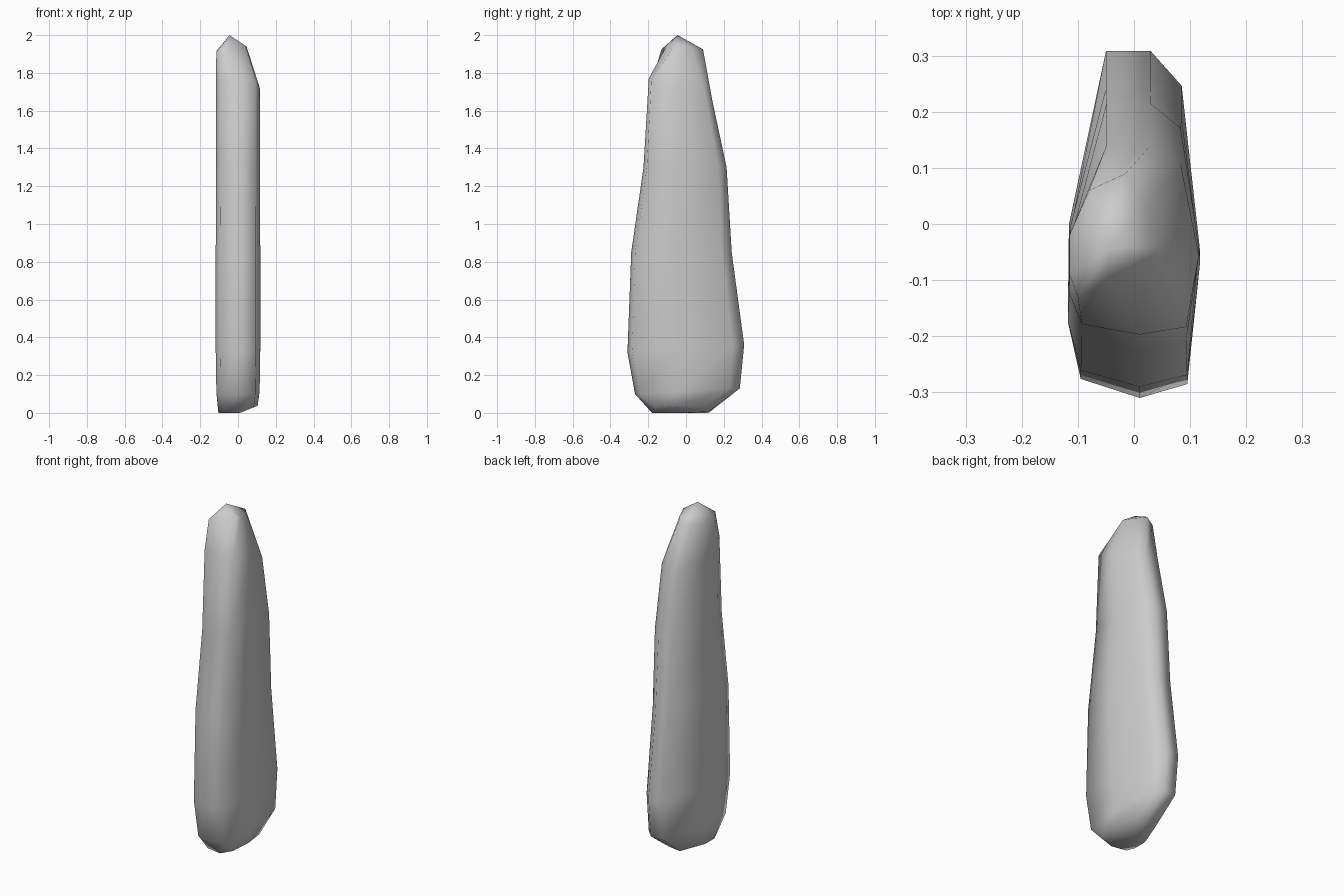
import bpy, bmesh

if "Cube" in bpy.data.objects:
    bpy.data.objects.remove(bpy.data.objects["Cube"])

# Plan outline: x, and depth fraction from front (0) to back (1)
OUTLINE = [(-0.095, 0.055), (0.01, 0.0), (0.095, 0.04), (0.118, 0.42), (0.085, 0.9),
           (0.03, 1.0), (-0.05, 1.0), (-0.116, 0.5), (-0.118, 0.22)]

# Rings up the slab: z at front, z at back, y front, y back, width factor
RINGS = [(0.005, 0.005, -0.18, 0.12, 0.88),
         (0.10, 0.13, -0.27, 0.285, 0.97),
         (0.32, 0.36, -0.31, 0.308, 1.0),
         (0.85, 0.85, -0.29, 0.242, 1.0),
         (1.30, 1.30, -0.225, 0.215, 0.98),
         (1.77, 1.65, -0.197, 0.14, 0.98)]

# Chipped crown just under the peak
CROWN = [(-0.10, -0.13, 1.925), (-0.05, -0.105, 1.94), (0.03, -0.06, 1.945),
         (0.045, -0.04, 1.94), (0.02, 0.03, 1.93), (-0.015, 0.09, 1.925),
         (-0.08, 0.06, 1.91), (-0.115, -0.02, 1.91), (-0.115, -0.09, 1.915)]

bm = bmesh.new()
loops = []
for i, (zf, zb, yf, yb, w) in enumerate(RINGS):
    ring = []
    for x, t in OUTLINE:
        z = zf + (zb - zf) * t
        if i == 0:                      # underside rises towards the right
            z = 0.0 + max(0, x * w - 0.01) * 0.4
        ring.append(bm.verts.new((x * w, yf + (yb - yf) * t, z)))
    loops.append(ring)
loops.append([bm.verts.new(p) for p in CROWN])

# Walls
n = len(OUTLINE)
for a, b in zip(loops, loops[1:]):
    for i in range(n):
        j = (i + 1) % n
        bm.faces.new((a[i], a[j], b[j], b[i]))

# Peak and base fans
for ring, tip in ((loops[-1], (-0.045, -0.045, 2.0)), (loops[0], (-0.03, -0.03, 0.0))):
    v = bm.verts.new(tip)
    for i in range(n):
        bm.faces.new((ring[i], ring[(i + 1) % n], v))

bmesh.ops.recalc_face_normals(bm, faces=bm.faces[:])
for f in bm.faces:
    f.smooth = True
mesh = bpy.data.meshes.new("standing_stone")
bm.to_mesh(mesh)
bm.free()
stone = bpy.data.objects.new("standing_stone", mesh)
bpy.context.collection.objects.link(stone)
